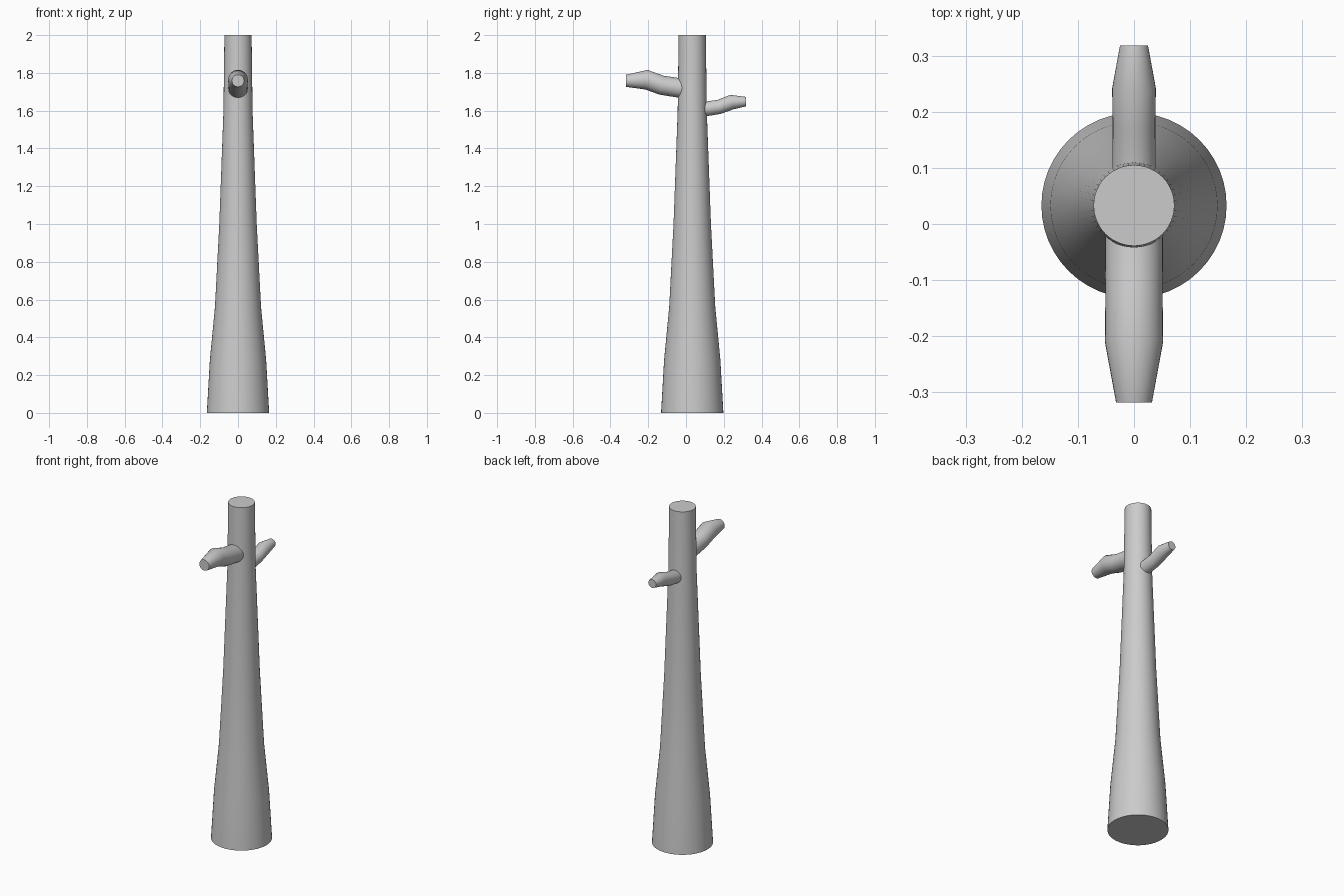
import bpy, bmesh, math
from mathutils import Vector

cube = bpy.data.objects.get("Cube")
if cube:
    bpy.data.objects.remove(cube)

# Single pale grey material
grey = bpy.data.materials.new("pale_grey")
grey.use_nodes = True
colour = (0.6, 0.6, 0.6, 1)
grey.diffuse_color = colour
grey.node_tree.nodes["Principled BSDF"].inputs["Base Color"].default_value = colour


def tube(name, stations, sides, end_axis):
    """Loft a capped round tube through (y, z, radius) stations in the x = 0 plane."""
    centres = [Vector((0, y, z)) for y, z, r in stations]
    bm = bmesh.new()
    rings = []
    last = len(stations) - 1
    for i, (y, z, radius) in enumerate(stations):
        ahead = (centres[min(i + 1, last)] - centres[max(i - 1, 0)]).normalized()
        if i == last:
            ahead = Vector(end_axis)
        across = Vector((1, 0, 0))
        up = ahead.cross(across)
        angles = [2 * math.pi * k / sides for k in range(sides)]
        rings.append([bm.verts.new(centres[i] + radius * (math.cos(a) * across + math.sin(a) * up))
                      for a in angles])
    for low, high in zip(rings, rings[1:]):
        for k in range(sides):
            n = (k + 1) % sides
            bm.faces.new((low[k], low[n], high[n], high[k]))
    bm.faces.new(rings[0])
    bm.faces.new(rings[-1])
    bmesh.ops.recalc_face_normals(bm, faces=bm.faces)
    mesh = bpy.data.meshes.new(name)
    bm.to_mesh(mesh)
    bm.free()
    mesh.materials.append(grey)
    obj = bpy.data.objects.new(name, mesh)
    bpy.context.collection.objects.link(obj)
    bpy.ops.object.select_all(action="DESELECT")
    obj.select_set(True)
    bpy.context.view_layer.objects.active = obj
    bpy.ops.object.shade_smooth_by_angle(angle=math.radians(40))
    return obj


# Tapering trunk with a flared foot
trunk_profile = [(0, 0.165), (0.28, 0.149), (0.56, 0.122), (1.0, 0.099),
                 (1.6, 0.077), (2.0, 0.072)]
tube("trunk", [(0.033, z, r) for z, r in trunk_profile], 48, (0, 0, 1))

# Bent branch stubs, each rooted inside the trunk
tube("front_branch", [(0.0, 1.715, 0.052), (-0.13, 1.735, 0.051),
                      (-0.21, 1.764, 0.052), (-0.318, 1.758, 0.032)], 32, (0, -1, 0))
tube("back_branch", [(0.07, 1.604, 0.039), (0.175, 1.62, 0.038),
                     (0.242, 1.645, 0.039), (0.318, 1.648, 0.025)], 32, (0, 1, 0))
